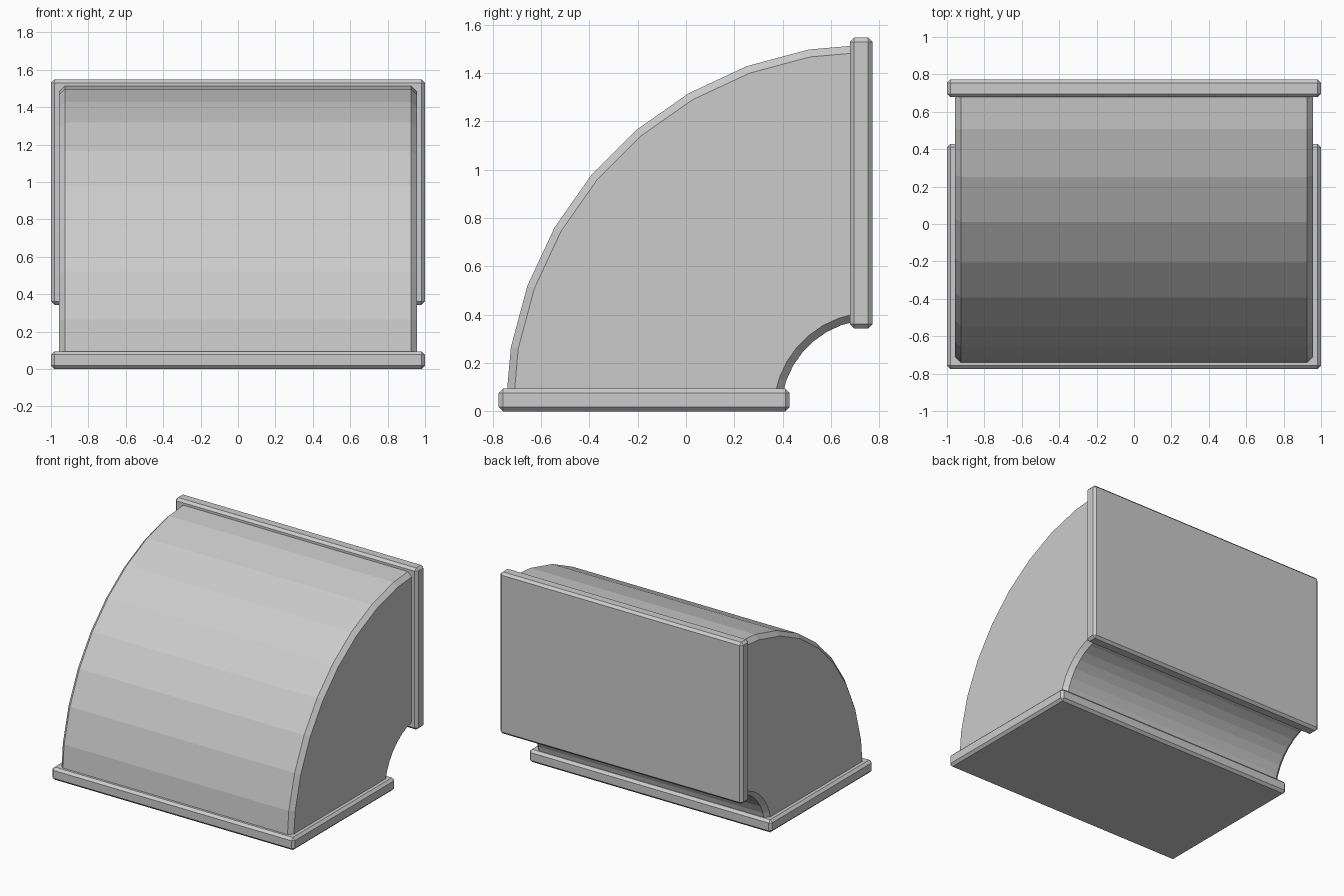
import bpy, bmesh, math

if "Cube" in bpy.data.objects:
    bpy.data.objects.remove(bpy.data.objects["Cube"])

CY = 0.772                 # bend axis runs along x through (y=CY, z=0)
T = 0.094                  # flange thickness
F_IN, F_OUT = 0.343, 1.547 # flange extent measured from the bend axis
B_IN, B_OUT = 0.379, 1.52  # duct extent measured from the bend axis
HALF, C = 0.957, 0.031     # duct half width and corner chamfer
STEPS = 9


def add_object(name, bm):
    bmesh.ops.recalc_face_normals(bm, faces=bm.faces)
    mesh = bpy.data.meshes.new(name)
    bm.to_mesh(mesh)
    bm.free()
    obj = bpy.data.objects.new(name, mesh)
    bpy.context.collection.objects.link(obj)
    return obj


def flange(name, centre, size):
    bm = bmesh.new()
    bmesh.ops.create_cube(bm, size=1)
    bmesh.ops.scale(bm, vec=size, verts=bm.verts)
    bmesh.ops.translate(bm, vec=centre, verts=bm.verts)
    obj = add_object(name, bm)
    bevel = obj.modifiers.new("chamfer", 'BEVEL')
    bevel.width = 0.018
    bevel.segments = 1


# Matching end flanges
mid, length = (F_IN + F_OUT) / 2, F_OUT - F_IN
flange("bottom_flange", (0, CY - mid, T / 2), (2, length, T))
flange("back_flange", (0, CY - T / 2, mid), (2, T, length))

# Curved duct: chamfered rectangle swept through a quarter turn
half_profile = [(HALF - C, B_IN), (HALF, B_IN + C), (HALF, B_OUT - C), (HALF - C, B_OUT)]
profile = half_profile + [(-x, r) for x, r in reversed(half_profile)]
bm = bmesh.new()
rings = []
for i in range(STEPS + 1):
    a = math.radians(90 * i / STEPS)
    rings.append([bm.verts.new((x, CY - r * math.cos(a), r * math.sin(a))) for x, r in profile])
n = len(profile)
for r0, r1 in zip(rings, rings[1:]):
    for j in range(n):
        k = (j + 1) % n
        bm.faces.new((r0[j], r0[k], r1[k], r1[j]))

# Trim the duct so that its ends finish inside the flanges, then cap them
for co, no in (((0, 0, T / 2), (0, 0, -1)), ((0, CY - T / 2, 0), (0, 1, 0))):
    geom = bm.verts[:] + bm.edges[:] + bm.faces[:]
    bmesh.ops.bisect_plane(bm, geom=geom, plane_co=co, plane_no=no, clear_outer=True)
bmesh.ops.holes_fill(bm, edges=[e for e in bm.edges if e.is_boundary], sides=0)
add_object("curved_duct", bm)
